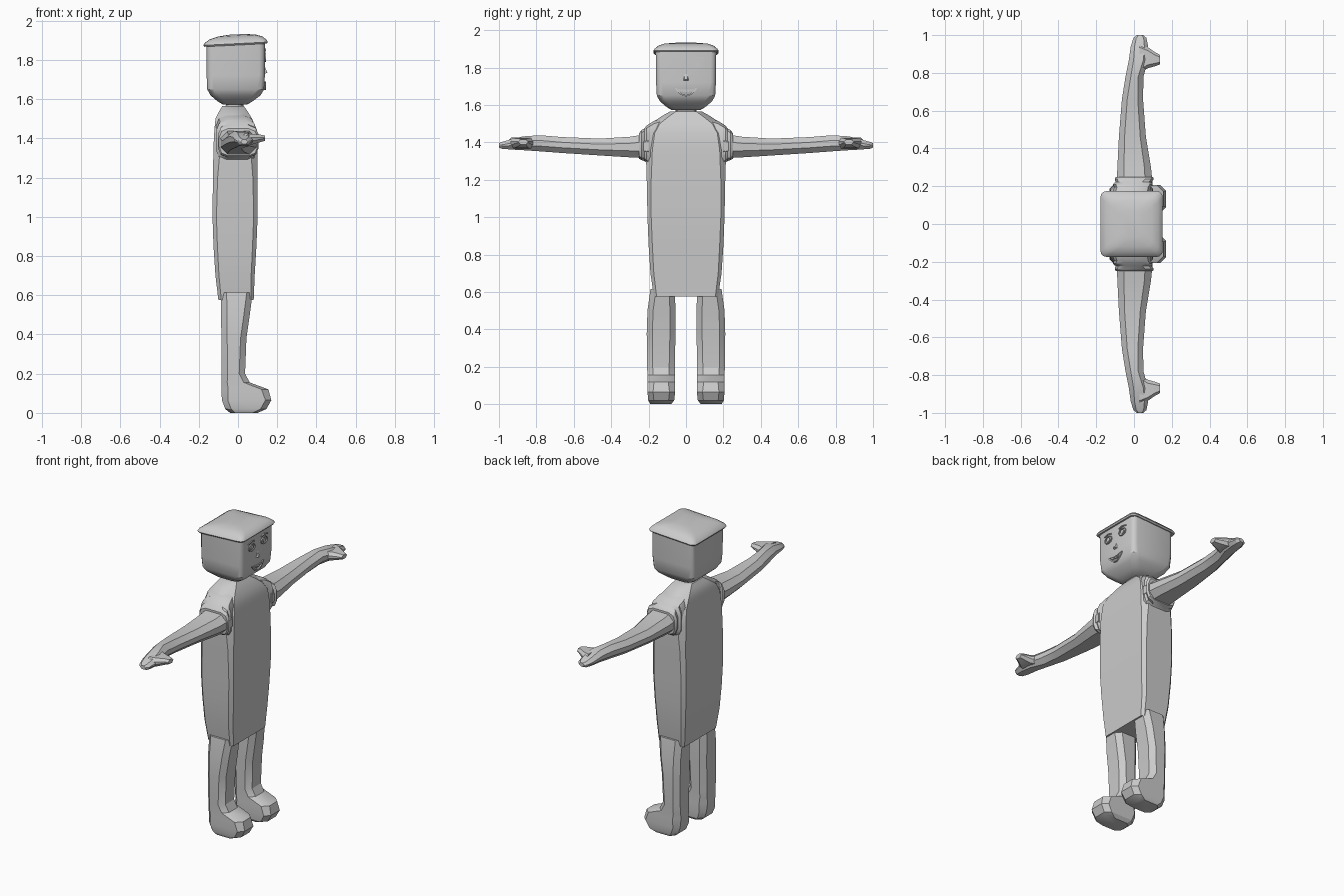
import bpy, math
from mathutils import Vector

grey = bpy.data.materials.new("plain_grey")
grey.diffuse_color = (0.6, 0.6, 0.6, 1)


def make(name, verts, faces, angle=30):
    mesh = bpy.data.meshes.new(name)
    mesh.from_pydata(verts, [], faces)
    mesh.materials.append(grey)
    obj = bpy.data.objects.new(name, mesh)
    bpy.context.collection.objects.link(obj)
    bpy.ops.object.select_all(action='DESELECT')
    obj.select_set(True)
    bpy.context.view_layer.objects.active = obj
    bpy.ops.object.mode_set(mode='EDIT')
    bpy.ops.mesh.select_all(action='SELECT')
    bpy.ops.mesh.normals_make_consistent(inside=False)
    bpy.ops.object.mode_set(mode='OBJECT')
    bpy.ops.object.shade_smooth_by_angle(angle=math.radians(angle))
    return obj


def section(a0, a1, b0, b1, r, segs):
    """Rectangle with rounded (or chamfered) corners."""
    r = min(r, (a1 - a0) * 0.49, (b1 - b0) * 0.49)
    pts = []
    corners = ((a1 - r, b1 - r), (a0 + r, b1 - r), (a0 + r, b0 + r), (a1 - r, b0 + r))
    for k, (ca, cb) in enumerate(corners):
        for i in range(segs + 1):
            t = math.pi / 2 * (k + i / segs)
            pts.append((ca + r * math.cos(t), cb + r * math.sin(t)))
    return pts


def loft(name, rings, place, segs=1, angle=30):
    """Rings are (height, a0, a1, b0, b1, corner)."""
    n = 4 * (segs + 1)
    verts = [place(a, b, h) for h, *box in rings for a, b in section(*box, segs)]
    faces = [(k * n + i, k * n + (i + 1) % n, (k + 1) * n + (i + 1) % n, (k + 1) * n + i)
             for k in range(len(rings) - 1) for i in range(n)]
    faces += [tuple(range(n)), tuple(range(len(verts) - n, len(verts)))]
    return make(name, verts, faces, angle)


def upright(a, b, h):
    return (a, b, h)


def mirrored(rings):
    """Short rings (z, x0, x1, half width, corner) symmetric in y."""
    return [(z, x0, x1, -w, w, r) for z, x0, x1, w, r in rings]


# Long tunic with flat front and back panels
loft("tunic", mirrored([
    (0.575, -0.10, 0.08, 0.172, 0.015),
    (0.70, -0.115, 0.085, 0.19, 0.018),
    (0.85, -0.125, 0.094, 0.20, 0.02),
    (1.00, -0.13, 0.10, 0.206, 0.02),
    (1.20, -0.128, 0.10, 0.21, 0.024),
    (1.36, -0.125, 0.098, 0.215, 0.035),
    (1.45, -0.12, 0.092, 0.212, 0.045),
    (1.50, -0.115, 0.072, 0.19, 0.05),
    (1.54, -0.095, 0.048, 0.13, 0.04),
    (1.565, -0.08, 0.03, 0.085, 0.03)]), upright)

# Neck and head
loft("neck", mirrored([
    (1.53, -0.07, 0.03, 0.062, 0.025),
    (1.57, -0.062, 0.027, 0.055, 0.025),
    (1.60, -0.07, 0.04, 0.065, 0.025)]), upright, 3)
loft("head", mirrored([
    (1.572, -0.075, 0.045, 0.075, 0.035),
    (1.59, -0.105, 0.075, 0.105, 0.04),
    (1.62, -0.14, 0.115, 0.14, 0.04),
    (1.65, -0.157, 0.133, 0.156, 0.035),
    (1.72, -0.16, 0.137, 0.16, 0.03),
    (1.89, -0.16, 0.138, 0.162, 0.03)]), upright, 3)


# Hair cap, slightly raised at the front
def tilted(a, b, h):
    return (a, b, h + 0.05 * a)


loft("hair_cap", mirrored([
    (1.876, -0.172, 0.147, 0.168, 0.03),
    (1.884, -0.177, 0.152, 0.174, 0.03),
    (1.894, -0.172, 0.147, 0.168, 0.03),
    (1.912, -0.145, 0.128, 0.148, 0.035),
    (1.924, -0.105, 0.095, 0.12, 0.04),
    (1.931, -0.05, 0.04, 0.07, 0.035)]), tilted, 3, 40)

for side, label in ((-1, "right"), (1, "left")):
    def sideways(a, b, h, s=side):
        return (a, s * h, b)

    def leg_place(a, b, h, s=side):
        return (a, s * b, h)

    def thumb_place(a, b, h, s=side):
        return (h, s * a, b)

    # Short sleeve with creases and an underarm gusset
    loft(label + "_sleeve", [
        (0.10, -0.10, 0.06, 1.28, 1.535, 0.05),
        (0.17, -0.112, 0.085, 1.26, 1.515, 0.05),
        (0.195, -0.105, 0.09, 1.275, 1.50, 0.05),
        (0.21, -0.112, 0.098, 1.29, 1.49, 0.05),
        (0.222, -0.098, 0.093, 1.30, 1.475, 0.05),
        (0.238, -0.102, 0.105, 1.305, 1.465, 0.045),
        (0.25, -0.096, 0.10, 1.312, 1.45, 0.045)], sideways, 2)
    # Arm tapering into a flat hand
    loft(label + "_arm", [
        (0.20, -0.092, 0.10, 1.315, 1.445, 0.04),
        (0.30, -0.088, 0.09, 1.32, 1.43, 0.035),
        (0.46, -0.08, 0.063, 1.33, 1.42, 0.03),
        (0.66, -0.064, 0.048, 1.343, 1.428, 0.028),
        (0.78, -0.045, 0.05, 1.352, 1.438, 0.028),
        (0.87, -0.027, 0.075, 1.358, 1.432, 0.025),
        (0.94, -0.017, 0.075, 1.362, 1.415, 0.02),
        (0.985, -0.003, 0.066, 1.366, 1.402, 0.015),
        (1.0, 0.015, 0.05, 1.372, 1.395, 0.01)], sideways)
    loft(label + "_thumb", [
        (0.03, 0.80, 0.955, 1.365, 1.425, 0.02),
        (0.075, 0.825, 0.935, 1.37, 1.422, 0.018),
        (0.11, 0.835, 0.91, 1.38, 1.42, 0.015),
        (0.138, 0.845, 0.895, 1.388, 1.415, 0.012)], thumb_place)
    # Leg and boot in one piece
    loft(label + "_leg", [
        (0.0, -0.04, 0.10, 0.08, 0.19, 0.025),
        (0.02, -0.065, 0.145, 0.063, 0.202, 0.03),
        (0.065, -0.082, 0.17, 0.058, 0.206, 0.03),
        (0.12, -0.085, 0.155, 0.06, 0.206, 0.035),
        (0.155, -0.085, 0.06, 0.06, 0.206, 0.03),
        (0.20, -0.084, 0.036, 0.06, 0.208, 0.03),
        (0.38, -0.085, 0.043, 0.056, 0.21, 0.03),
        (0.50, -0.086, 0.06, 0.056, 0.206, 0.03),
        (0.615, -0.088, 0.075, 0.06, 0.19, 0.03)], leg_place)


# Raised face details
def plate(name, pts, x0, x1):
    n = len(pts)
    verts = [(x, y, z) for x in (x0, x1) for y, z in pts]
    faces = [(i, (i + 1) % n, n + (i + 1) % n, n + i) for i in range(n)]
    return make(name, verts, faces + [tuple(range(n)), tuple(range(n, 2 * n))])


def band(name, outer, inner, x0, x1):
    n = len(outer)
    verts = [(x, y, z) for x, loop in ((x0, outer), (x1, outer), (x1, inner), (x0, inner))
             for y, z in loop]
    faces = [(k * n + i, k * n + (i + 1) % n, k1 * n + (i + 1) % n, k1 * n + i)
             for k, k1 in ((0, 1), (1, 2), (2, 3), (3, 0)) for i in range(n)]
    return make(name, verts, faces)


def oval(cy, cz, ry, rz, n=16):
    return [(cy + ry * math.cos(2 * math.pi * i / n), cz + rz * math.sin(2 * math.pi * i / n))
            for i in range(n)]


def smile(w, top, low, n=12):
    t = [-1 + 2 * i / n for i in range(n + 1)]
    return ([(w * v, 1.69 - top * (1 - v * v)) for v in t]
            + [(w * v, 1.688 - low * (1 - v * v)) for v in reversed(t)])


for s, label in ((-1, "right"), (1, "left")):
    band(label + "_eye_rim", oval(s * 0.062, 1.815, 0.032, 0.024),
         oval(s * 0.062, 1.815, 0.027, 0.019), 0.13, 0.144)
    plate(label + "_pupil", oval(s * 0.062, 1.815, 0.013, 0.014), 0.13, 0.143)
    plate(label + "_brow", [(s * 0.035, 1.843), (s * 0.06, 1.85), (s * 0.095, 1.843),
                            (s * 0.095, 1.849), (s * 0.06, 1.858), (s * 0.035, 1.85)], 0.13, 0.144)
band("lips", smile(0.06, 0.008, 0.042), smile(0.05, 0.014, 0.034), 0.125, 0.142)
for i in range(-3, 4):
    zt = 1.679 + 0.0007 * i * i
    plate("tooth", [(i * 0.012 - 0.005, zt), (i * 0.012 + 0.005, zt),
                    (i * 0.012 + 0.005, zt - 0.011), (i * 0.012 - 0.005, zt - 0.011)], 0.125, 0.14)
# Wedge nose
make("nose", [(0.13, -0.006, 1.782), (0.13, 0.006, 1.782), (0.13, -0.018, 1.728),
              (0.13, 0.018, 1.728), (0.15, -0.008, 1.735), (0.15, 0.008, 1.735)],
     [(0, 1, 5, 4), (0, 4, 2), (1, 3, 5), (2, 4, 5, 3), (0, 2, 3, 1)])
